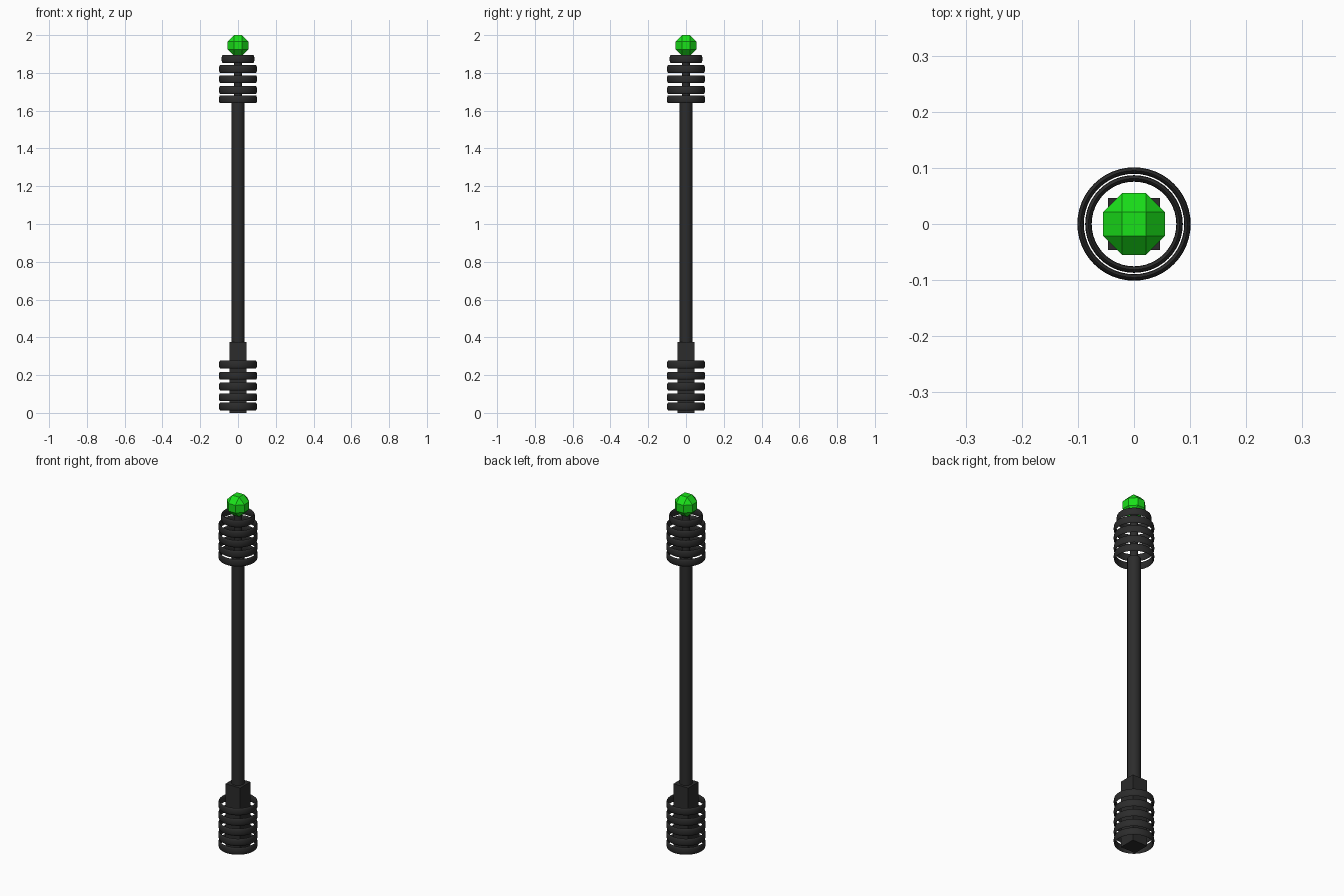
import bpy, bmesh
from math import radians

if "Cube" in bpy.data.objects:
    bpy.data.objects.remove(bpy.data.objects["Cube"])


def box(name, half, z0, z1):
    bpy.ops.mesh.primitive_cube_add(size=1, location=(0, 0, (z0 + z1) / 2))
    ob = bpy.context.object
    ob.name = name
    ob.scale = (2 * half, 2 * half, z1 - z0)
    bpy.ops.object.transform_apply(location=False, rotation=False, scale=True)
    return ob


def rod(name, r, z0, z1):
    bpy.ops.mesh.primitive_cylinder_add(vertices=16, radius=r, depth=z1 - z0,
                                        location=(0, 0, (z0 + z1) / 2))
    ob = bpy.context.object
    ob.name = name
    bpy.ops.object.shade_smooth_by_angle(angle=radians(35))
    return ob


def ring(name, outer, z):
    # tall, thin band: a torus stretched along z
    minor = 0.0058
    bpy.ops.mesh.primitive_torus_add(major_radius=outer - minor, minor_radius=minor,
                                     major_segments=48, minor_segments=12,
                                     location=(0, 0, z))
    ob = bpy.context.object
    ob.name = name
    ob.scale.z = 0.0205 / minor
    bpy.ops.object.transform_apply(location=False, rotation=False, scale=True)
    bpy.ops.object.shade_smooth_by_angle(angle=radians(50))
    return ob


def paint(ob, name, color):
    mat = bpy.data.materials.get(name) or bpy.data.materials.new(name)
    mat.diffuse_color = color
    mat.use_nodes = True
    mat.node_tree.nodes["Principled BSDF"].inputs["Base Color"].default_value = mat.diffuse_color
    ob.data.materials.append(mat)


# Square base, long shaft and the thin core inside the upper rings
dark = [box("base_block", 0.046, 0.0, 0.375),
        rod("shaft", 0.034, 0.37, 1.65),
        rod("upper_core", 0.021, 1.64, 1.90)]

# Floating rings around the base and the head
for i, z in enumerate((0.034, 0.083, 0.14, 0.197, 0.256)):
    dark.append(ring(f"lower_ring_{i + 1}", 0.101, z))
for i, z in enumerate((1.66, 1.709, 1.767, 1.821)):
    dark.append(ring(f"upper_ring_{i + 1}", 0.101, z))
dark.append(ring("upper_ring_small", 0.087, 1.874))
for ob in dark:
    paint(ob, "dark_metal", (0.025, 0.025, 0.025, 1))

# Faceted green gem: a cube with all edges bevelled
gem = box("gem", 0.055, 1.89, 2.0)
bm = bmesh.new()
bm.from_mesh(gem.data)
bmesh.ops.bevel(bm, geom=bm.edges[:], offset=0.0335, offset_type='OFFSET',
                segments=1, affect='EDGES', profile=0.5)
bm.to_mesh(gem.data)
bm.free()
paint(gem, "green_gem", (0.01, 0.75, 0.01, 1))
